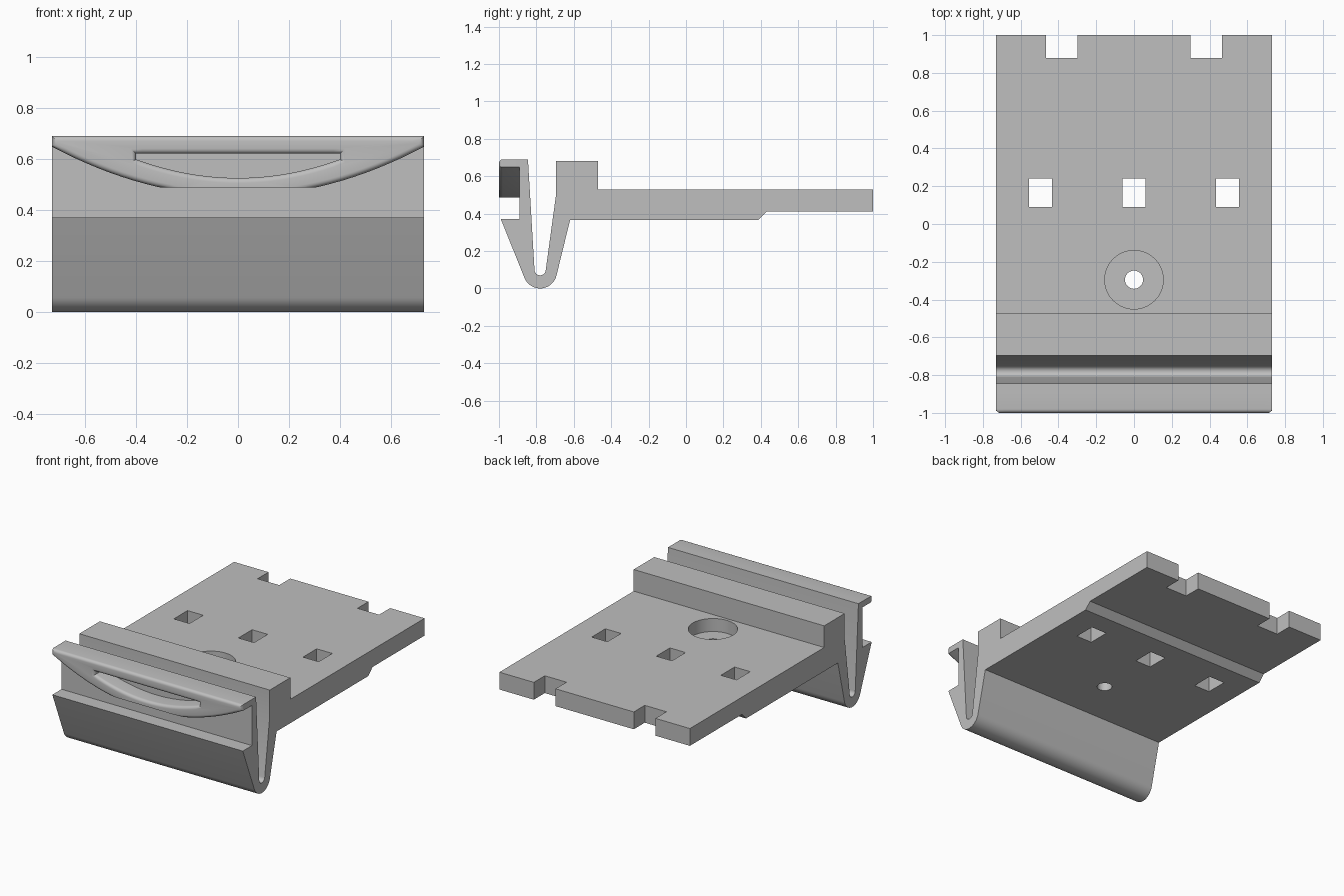
import bpy, bmesh, math
from mathutils import Vector

default = bpy.data.objects.get("Cube")
if default:
    bpy.data.objects.remove(default, do_unlink=True)

grey = bpy.data.materials.new("plain_grey")
grey.use_nodes = True
colour = (0.52, 0.52, 0.52, 1)
grey.diffuse_color = colour
grey.node_tree.nodes["Principled BSDF"].inputs["Base Color"].default_value = colour

HALF = 0.73


def make_object(name, bm):
    bmesh.ops.recalc_face_normals(bm, faces=bm.faces)
    mesh = bpy.data.meshes.new(name)
    bm.to_mesh(mesh)
    bm.free()
    mesh.materials.append(grey)
    obj = bpy.data.objects.new(name, mesh)
    bpy.context.collection.objects.link(obj)
    return obj


def activate(obj):
    bpy.ops.object.select_all(action="DESELECT")
    obj.select_set(True)
    bpy.context.view_layer.objects.active = obj


def prism(name, points, shift):
    """Extrude a closed outline of 3D points along shift."""
    bm = bmesh.new()
    face = bm.faces.new([bm.verts.new(p) for p in points])
    ext = bmesh.ops.extrude_face_region(bm, geom=[face], use_keep_orig=True)
    moved = [v for v in ext["geom"] if isinstance(v, bmesh.types.BMVert)]
    bmesh.ops.translate(bm, verts=moved, vec=shift)
    return make_object(name, bm)


def arc(cx, cy, r, start, end, n):
    angles = [math.radians(start + (end - start) * i / n) for i in range(n + 1)]
    return [(cx + r * math.cos(a), cy + r * math.sin(a)) for a in angles]


def cut(target, cutter):
    cutter.hide_render = True
    mod = target.modifiers.new("cut", "BOOLEAN")
    mod.operation = "DIFFERENCE"
    mod.solver = "EXACT"
    mod.object = cutter
    activate(target)
    bpy.ops.object.modifier_apply(modifier=mod.name)
    bpy.data.objects.remove(cutter, do_unlink=True)


def box_cutter(x0, x1, y0, y1):
    corners = [(x0, y0), (x1, y0), (x1, y1), (x0, y1)]
    return prism("box_cutter", [(x, y, 0.2) for x, y in corners], (0, 0, 0.6))


def round_cutter(radius, bottom):
    ring = arc(0, -0.295, radius, 0, 360, 48)[:-1]
    return prism("round_cutter", [(x, y, bottom) for x, y in ring], (0, 0, 0.5))


# Plate with raised rib and spring hook, one side profile (y, z)
profile = arc(-0.78, 0.09, 0.09, 202, 347, 16)
profile += [(-0.62, 0.365), (0.385, 0.365), (0.43, 0.41), (1, 0.41), (1, 0.53),
            (-0.47, 0.53), (-0.47, 0.68), (-0.695, 0.68), (-0.695, 0.5)]
profile += arc(-0.78, 0.1, 0.03, -8, -176, 12)
profile += [(-0.845, 0.69), (-0.89, 0.69), (-0.89, 0.37), (-0.99, 0.37)]
plate = prism("clip_plate", [(-HALF, y, z) for y, z in profile], (2 * HALF, 0, 0))

# Square holes, rear notches and counterbored screw hole
for x in (-0.495, 0, 0.495):
    cut(plate, box_cutter(x - 0.06, x + 0.06, 0.09, 0.24))
for side in (-1, 1):
    cut(plate, box_cutter(side * 0.383 - 0.083, side * 0.383 + 0.083, 0.88, 1.1))
cut(plate, round_cutter(0.155, 0.44))
cut(plate, round_cutter(0.048, 0.2))


# Crescent finger grip: a ring around a curved pocket
def crescent(half, top, low, end, n=32):
    ts = [2 * i / n - 1 for i in range(n + 1)]
    lower = [(half * t, low + (end - low) * t * t) for t in ts]
    return lower + [(half * t, top) for t in reversed(ts)]


bm = bmesh.new()
loops = []
for outline in (crescent(HALF, 0.69, 0.454, 0.648), crescent(0.4, 0.62, 0.525, 0.598)):
    for y in (-1, -0.888):
        loops.append([bm.verts.new((x, y, z)) for x, z in outline])
outer_front, outer_back, inner_front, inner_back = loops
count = len(outer_front)
for a, b in ((outer_front, inner_front), (outer_back, inner_back),
             (outer_front, outer_back), (inner_front, inner_back)):
    for i in range(count):
        j = (i + 1) % count
        bm.faces.new((a[i], a[j], b[j], b[i]))
bmesh.ops.recalc_face_normals(bm, faces=bm.faces)

# Round the front rims, then trim the underside flat
rims = [bm.edges.get((loop[i], loop[(i + 1) % count]))
        for loop in (outer_front, inner_front) for i in range(count)]
bmesh.ops.bevel(bm, geom=rims, offset=0.02, segments=5, profile=0.5,
                affect="EDGES", clamp_overlap=False)
bmesh.ops.bisect_plane(bm, geom=bm.verts[:] + bm.edges[:] + bm.faces[:],
                       plane_co=Vector((0, 0, 0.487)), plane_no=Vector((0, 0, 1)),
                       clear_inner=True)
open_edges = [e for e in bm.edges if e.is_boundary]
bmesh.ops.holes_fill(bm, edges=open_edges, sides=0)
grip = make_object("finger_grip", bm)

for obj in (plate, grip):
    activate(obj)
    bpy.ops.object.shade_smooth_by_angle(angle=math.radians(30))
